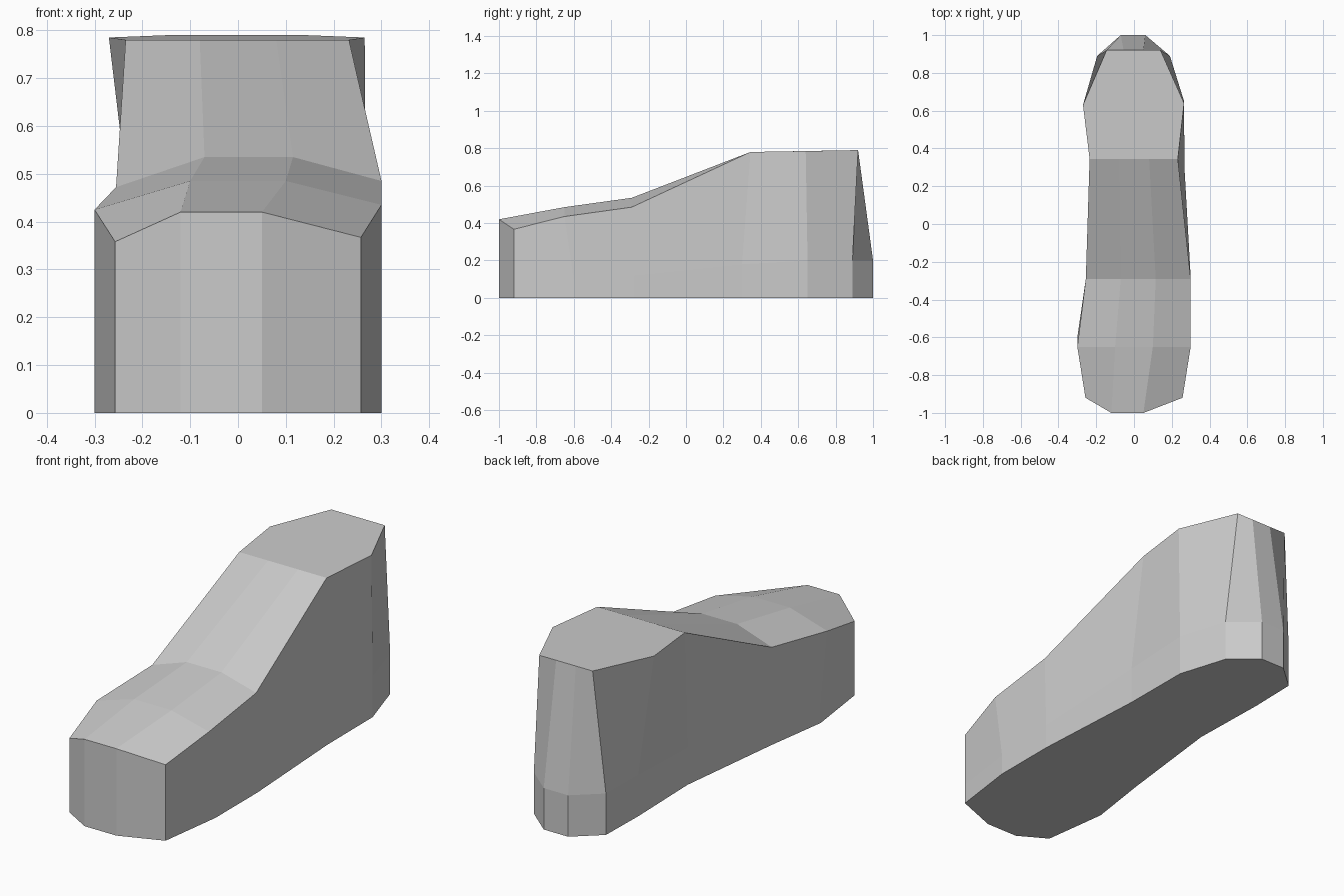
import bpy, bmesh

if "Cube" in bpy.data.objects:
    bpy.data.objects.remove(bpy.data.objects["Cube"])

# Sole outline (x, y), counter-clockwise from the toe
sole = [(-.12, -1), (.05, -1), (.257, -.92), (.30, -.60), (.30, -.28), (.267, .30),
        (.265, .65), (.19, .89), (.06, 1), (-.07, 1), (-.195, .89), (-.20, .65),
        (-.19, .26), (-.255, -.29), (-.30, -.60), (-.257, -.92)]
# Height of the low crease on the side walls, same order
crease = [.1, .1, .1, .1, .12, .18, .2, .2, .2, .2, .2, .2, .18, .12, .1, .1]
# Upper rim (x, y, z), same order
rim = [(-.12, -1, .42), (.05, -1, .42), (.257, -.92, .367), (.30, -.65, .435),
       (.30, -.29, .485), (.232, .345, .78), (.265, .64, .785), (.14, .92, .79),
       (.05, .92, .79), (-.055, .92, .79), (-.145, .92, .79), (-.27, .63, .785),
       (-.235, .345, .78), (-.255, -.29, .472), (-.30, -.65, .425), (-.257, -.92, .358)]
# Raised centre strip: left and right point at toe, instep and ankle
crown = [(-.10, -.65, .485), (.10, -.65, .485), (-.07, -.29, .535),
         (.115, -.29, .535), (-.08, .345, .78), (.08, .345, .78)]

bm = bmesh.new()
bottom = [bm.verts.new((x, y, 0)) for x, y in sole]
middle = [bm.verts.new((x, y, z)) for (x, y), z in zip(sole, crease)]
top = [bm.verts.new(p) for p in rim]
c = [bm.verts.new(p) for p in crown]

# Side walls and sole
n = len(sole)
for low, high in ((bottom, middle), (middle, top)):
    for i in range(n):
        j = (i + 1) % n
        bm.faces.new((low[i], low[j], high[j], high[i]))
bm.faces.new(bottom[::-1])

# Upper surface: three strips from toe to ankle
left = [top[15], top[14], top[13], top[12]]
mid_left = [top[0], c[0], c[2], c[4]]
mid_right = [top[1], c[1], c[3], c[5]]
right = [top[2], top[3], top[4], top[5]]
for a, b in ((left, mid_left), (mid_left, mid_right), (mid_right, right)):
    for i in range(3):
        bm.faces.new((a[i], b[i], b[i + 1], a[i + 1]))
# Flat ankle top
bm.faces.new([top[12], c[4], c[5]] + top[5:12])

bmesh.ops.recalc_face_normals(bm, faces=bm.faces)
mesh = bpy.data.meshes.new("shoe_body")
bm.to_mesh(mesh)
bm.free()
bpy.context.collection.objects.link(bpy.data.objects.new("shoe_body", mesh))
